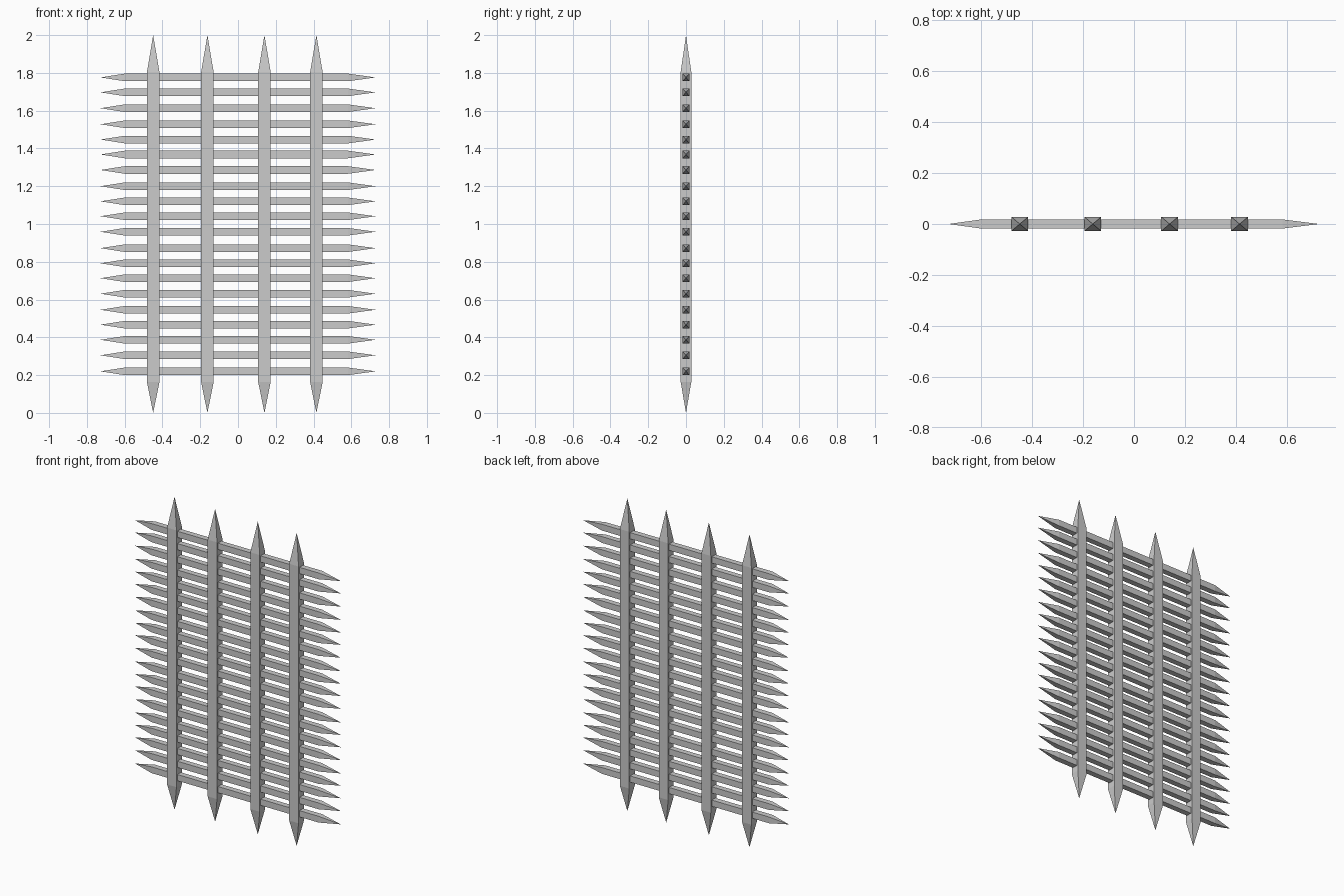
import bpy
import bmesh
from mathutils import Vector

if "Cube" in bpy.data.objects:
    bpy.data.objects.remove(bpy.data.objects["Cube"])


def spiked_bar(name, axis, centre, half_a, half_b, stations):
    """Square bar pointed at both ends; stations = tip, shoulder, shoulder, tip along axis."""
    along = Vector((1, 0, 0)) if axis == 'X' else Vector((0, 0, 1))
    side = Vector((0, 0, 1)) if axis == 'X' else Vector((1, 0, 0))
    depth = Vector((0, 1, 0))
    base = side * centre
    tip0, s0, s1, tip1 = stations
    bm = bmesh.new()
    rings = []
    for s in (s0, s1):
        rings.append([bm.verts.new(base + along * s + side * a * half_a + depth * b * half_b)
                      for a, b in ((-1, -1), (1, -1), (1, 1), (-1, 1))])
    start = bm.verts.new(base + along * tip0)
    end = bm.verts.new(base + along * tip1)
    for i in range(4):
        j = (i + 1) % 4
        bm.faces.new((rings[0][i], rings[0][j], rings[1][j], rings[1][i]))
        bm.faces.new((start, rings[0][j], rings[0][i]))
        bm.faces.new((end, rings[1][i], rings[1][j]))
    bmesh.ops.recalc_face_normals(bm, faces=bm.faces)
    mesh = bpy.data.meshes.new(name)
    bm.to_mesh(mesh)
    bm.free()
    obj = bpy.data.objects.new(name, mesh)
    bpy.context.collection.objects.link(obj)
    return obj


# Upright stakes
for x in (-0.449, -0.162, 0.14, 0.415):
    spiked_bar("upright_stake", 'Z', x, 0.033, 0.028, (0.0, 0.163, 1.805, 2.0))

# Horizontal rails, slightly uneven spacing
rail_heights = (0.22, 0.305, 0.387, 0.467, 0.546, 0.631, 0.713, 0.792, 0.872, 0.959,
                1.041, 1.12, 1.2, 1.286, 1.368, 1.447, 1.528, 1.613, 1.697, 1.776)
for z in rail_heights:
    spiked_bar("cross_rail", 'X', z, 0.02, 0.018, (-0.728, -0.6, 0.583, 0.728))
